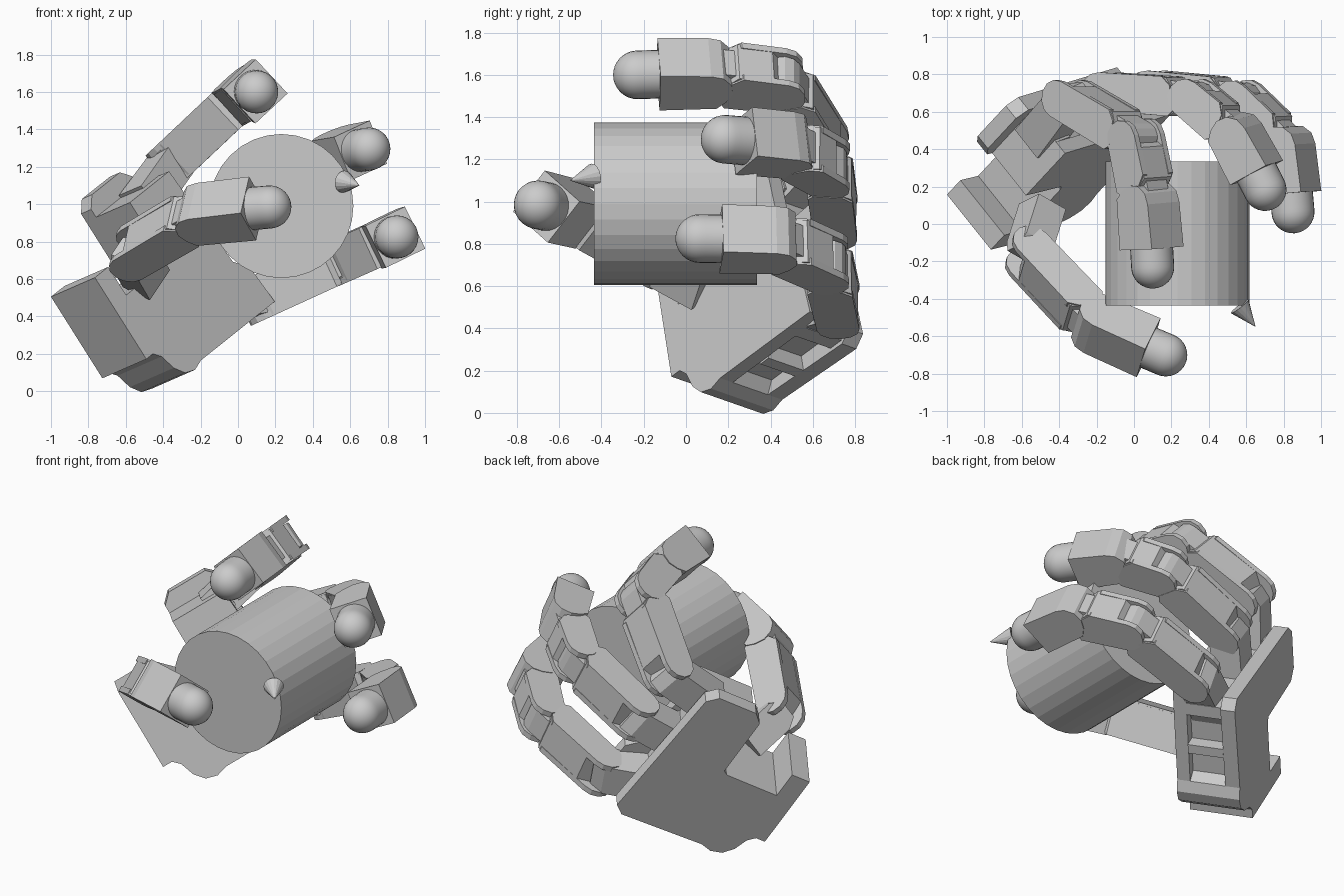
import bpy, bmesh
from math import pi, cos, sin
from mathutils import Vector, Matrix

if "Cube" in bpy.data.objects:
    bpy.data.objects.remove(bpy.data.objects["Cube"])


def frame(origin, x, y):
    """Matrix with local x along x, y near y, z completing the frame."""
    x = Vector(x).normalized()
    y = Vector(y)
    y = (y - x * y.dot(x)).normalized()
    m = Matrix((x, y, x.cross(y))).transposed().to_4x4()
    m.translation = Vector(origin)
    return m


def add(name, bm, m, smooth=False):
    bm.transform(m)
    bmesh.ops.recalc_face_normals(bm, faces=bm.faces)
    me = bpy.data.meshes.new(name)
    bm.to_mesh(me)
    bm.free()
    ob = bpy.data.objects.new(name, me)
    bpy.context.collection.objects.link(ob)
    if smooth:
        bpy.context.view_layer.objects.active = ob
        ob.select_set(True)
        bpy.ops.object.shade_smooth_by_angle()
        ob.select_set(False)
    return ob


def prism(name, pts, z0, z1, m):
    """Closed prism: a 2D outline between two heights of a local frame."""
    bm = bmesh.new()
    lo = [bm.verts.new((x, y, z0)) for x, y in pts]
    hi = [bm.verts.new((x, y, z1)) for x, y in pts]
    bm.faces.new(lo[::-1])
    bm.faces.new(hi)
    for i in range(len(pts)):
        bm.faces.new((lo[i - 1], lo[i], hi[i], hi[i - 1]))
    return add(name, bm, m)


def rod(name, a, b, r0, r1, n, smooth=False):
    a, b = Vector(a), Vector(b)
    bm = bmesh.new()
    bmesh.ops.create_cone(bm, cap_ends=True, segments=n, radius1=r0, radius2=r1,
                          depth=(b - a).length)
    m = Matrix.Translation((a + b) / 2) @ (b - a).to_track_quat('Z', 'Y').to_matrix().to_4x4()
    return add(name, bm, m, smooth)


def arc(cx, cy, r, a0, a1, n=6):
    return [(cx + r * cos(a0 + (a1 - a0) * i / n), cy + r * sin(a0 + (a1 - a0) * i / n))
            for i in range(n + 1)]


WIDTH, HALF = 0.24, 0.105


def link(name, a, b, side):
    """Finger link: main block, two round-ended cheeks and a joint lug."""
    a, b = Vector(a), Vector(b)
    L = (b - a).length
    m = frame(a, b - a, side.cross(b - a))
    w = WIDTH / 2
    core = [(0.07, -HALF * 0.96), (L - 0.12, -HALF * 0.96), (L - 0.08, -0.05),
            (L - 0.06, HALF * 0.8), (L - 0.09, HALF), (0.05, HALF), (-0.02, HALF * 0.8), (0.0, -0.03)]
    prism(name + "_core", core, -w + 0.01, w - 0.01, m)
    cheek = arc(0, 0, HALF * 0.96, pi / 2, 3 * pi / 2) + \
        [(L - 0.14, -HALF), (L - 0.09, -0.06), (L - 0.06, HALF * 0.7), (L - 0.09, HALF)]
    for k, s in enumerate((-1, 1)):
        prism(f"{name}_cheek_{k}", cheek, min(s * w, s * (w - 0.035)),
              max(s * w, s * (w - 0.035)), m)
    # lug reaching into the next joint
    lug = [(L - 0.15, -0.085)] + arc(L, 0, 0.085, -pi / 2, pi / 2) + [(L - 0.15, 0.085)]
    prism(name + "_lug", lug, -0.08, 0.08, m)


def fingertip(name, a, tip, side):
    """Last link: square block with a domed pad."""
    a, tip = Vector(a), Vector(tip)
    d = (tip - a).normalized()
    L = (tip - a).length - 0.1
    m = frame(a, d, side.cross(d))
    w = WIDTH / 2 + 0.005
    h = HALF * 1.12
    block = [(-0.03, h)] + arc(0, 0, h * 0.9, pi * 0.75, 3 * pi / 2, 4) + [(L, -h), (L, h)]
    prism(name + "_block", block, -w, w, m)
    bm = bmesh.new()
    bmesh.ops.create_uvsphere(bm, u_segments=28, v_segments=16, radius=0.115)
    for v in bm.verts:  # stretch the lower half into a straight collar
        if v.co.z < -0.001:
            r = Vector((v.co.x, v.co.y)).length
            k = 0.115 / r if r > 1e-4 else 1
            v.co.x *= k
            v.co.y *= k
            v.co.z = max(-0.11, v.co.z)
    add(name + "_pad", bm, Matrix.Translation(tip) @ d.to_track_quat('Z', 'Y').to_matrix().to_4x4(), True)


# palm frame: u toward fingers, v across the knuckles, w toward the held object
V = Vector((0.53, 0.13, -0.84)).normalized()
W = Vector((0.545, -0.765, 0.35))
W = (W - V * W.dot(V)).normalized()
U = W.cross(V).normalized()
A = Vector((-1.0, 0.157, 0.505))
PM = Matrix((U, V, W)).transposed().to_4x4()
PM.translation = A


def palm_pt(u, v, w):
    return A + U * u + V * v + W * w


# palm: back plate, ribbed middle, inner plate, all notched for the thumb
top_back = [(0.86, -0.25), (0.8, -0.31), (0.55, -0.31), (0.49, -0.25)]
top_inner = [(0.84, -0.2), (0.49, -0.2)]
notch = [(0.49, 0.16), (0.46, 0.18), (0.12, 0.18), (0.12, 0.0), (0, 0), (0, 0.52)]
lobes = [(0.06, 0.52), (0.1, 0.56), (0.13, 0.65), (0.18, 0.71), (0.25, 0.73), (0.32, 0.71)]
ribs = [(0.36, 0.65), (0.52, 0.65), (0.52, 0.72), (0.58, 0.72), (0.58, 0.64), (0.78, 0.64), (0.78, 0.71)]
knuckle_edge = [(0.86, 0.71), (0.86, 0.5), (0.81, 0.48), (0.81, 0.3), (0.86, 0.28), (0.86, 0.12),
                (0.81, 0.1), (0.81, -0.06), (0.86, -0.08)]
prism("palm_back_plate", top_back + notch + lobes + [(0.86, 0.73), (0.92, 0.68)], 0, 0.09, PM)
prism("palm_middle", top_inner + notch + lobes + ribs + knuckle_edge, 0.09, 0.31, PM)
prism("palm_inner_plate", top_inner + notch + lobes + [(0.98, 0.71), (0.96, 0.48), (0.88, 0.4)],
      0.31, 0.39, PM)

# fingers: place on the knuckle edge, hinge axis, joints from knuckle to tip
fingers = {
    "upper_finger": (-0.12, (.68, 0, -.73),
                     [(-0.34, .67, 1.24), (.01, .46, 1.57), (.08, .11, 1.61), (.10, -.23, 1.60)]),
    "middle_finger": (0.21, (.42, 0, -.91),
                      [(-0.14, .71, .92), (.32, .675, 1.16), (.55, .48, 1.27), (.70, .185, 1.295)]),
    "lower_finger": (0.54, (.44, 0, -.90),
                     [(.11, .72, .50), (.57, .67, .71), (.82, .42, .82), (.85, .065, .825)]),
}
for name, (v, side, js) in fingers.items():
    js = [Vector(j) for j in js]
    side = Vector(side)
    # motor block between palm and knuckle
    root = palm_pt(0.72, v, 0.2)
    m = frame(root, js[0] - root, W)
    n = (js[0] - root).length
    prism(name + "_mount", [(0, -0.1), (n - 0.02, -0.09), (n + 0.05, -0.04), (n + 0.05, 0.04),
                            (n - 0.02, 0.09), (0, 0.1)], -0.1, 0.1, m)
    link(name + "_proximal", js[0], js[1], side)
    link(name + "_middle", js[1], js[2], side)
    fingertip(name + "_tip", js[2], js[3], side)

# thumb
tj = [Vector(p) for p in ((-.5, .06, .62), (-.57, -.16, .74), (-.21, -.54, .95), (.17, -.70, .985))]
tside = (tj[2] - tj[1]).cross(tj[3] - tj[2]).normalized()
m = frame(tj[0], tj[1] - tj[0], U)
prism("thumb_mount", [(-0.04, -0.1), (0.2, -0.1), (0.27, -0.06), (0.27, 0.06), (0.2, 0.1), (-0.04, 0.1)],
      -0.09, 0.09, m)
link("thumb_proximal", tj[1], tj[2], tside)
fingertip("thumb_tip", tj[2], tj[3], tside)

# held cylinder with its small marker cone
rod("held_cylinder", (.232, .335, .99), (.232, -.435, .99), .385, .385, 32)
rod("marker_cone", (.565, -.44, 1.12), (.65, -.55, 1.10), .06, 0, 16)
